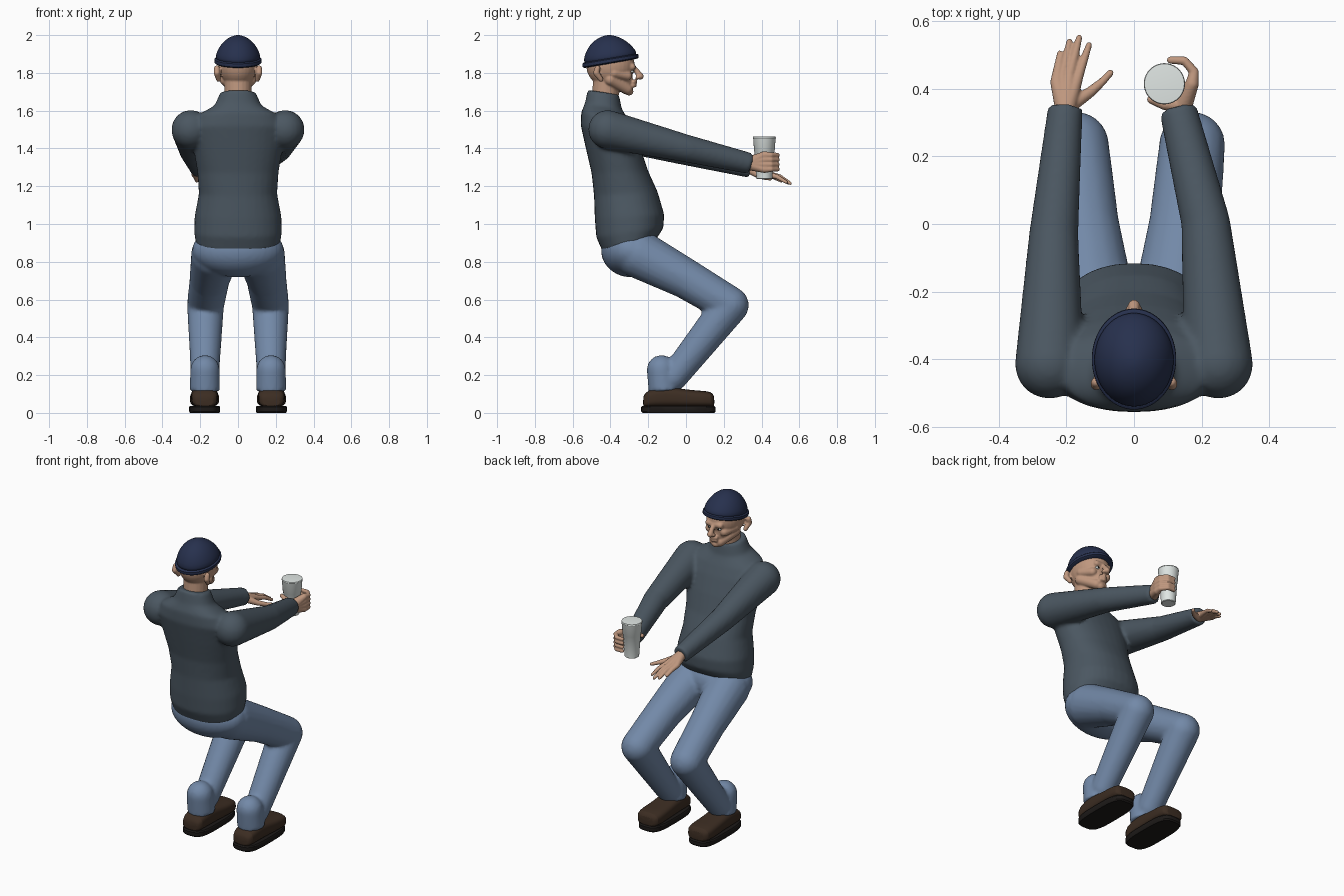
import bpy, bmesh
from math import sin, cos, pi, copysign
from mathutils import Vector, Matrix

if "Cube" in bpy.data.objects:
    bpy.data.objects.remove(bpy.data.objects["Cube"])


def material(name, rgb):
    m = bpy.data.materials.new(name)
    m.diffuse_color = (*rgb, 1)
    m.use_nodes = True
    m.node_tree.nodes["Principled BSDF"].inputs["Base Color"].default_value = m.diffuse_color
    return m


WOOL = material("wool", (0.07, 0.095, 0.12))
DENIM = material("denim", (0.17, 0.25, 0.39))
SKIN = material("skin", (0.52, 0.31, 0.21))
NAVY = material("navy", (0.02, 0.03, 0.075))
BROWN = material("brown", (0.045, 0.026, 0.016))
DARK = material("dark", (0.012, 0.01, 0.009))
WHITE = material("white", (0.75, 0.8, 0.78))


def loft(bm, rings, xc=0, n=2.0, seg=32):
    """Rings: (y, z) of one edge, (y, z) of the opposite edge, half width in x."""
    loops = []
    for y0, z0, y1, z1, rx in rings:
        a, b = Vector((xc, y0, z0)), Vector((xc, y1, z1))
        mid, half = (a + b) / 2, (b - a) / 2
        loop = []
        for i in range(seg):
            t = 2 * pi * i / seg
            c = copysign(abs(cos(t)) ** (2 / n), cos(t))
            s = copysign(abs(sin(t)) ** (2 / n), sin(t))
            loop.append(bm.verts.new(mid + half * c + Vector((rx * s, 0, 0))))
        loops.append(loop)
    faces = [bm.faces.new((p[i], p[(i + 1) % seg], q[(i + 1) % seg], q[i]))
             for p, q in zip(loops, loops[1:]) for i in range(seg)]
    faces += [bm.faces.new(loops[0]), bm.faces.new(loops[-1])]
    bmesh.ops.recalc_face_normals(bm, faces=faces)


def chain(bm, pts, flat_end=False):
    """Tapered capsules through (x, y, z, radius) points."""
    for k, (a, b) in enumerate(zip(pts, pts[1:])):
        part = bmesh.new()
        va, vb = Vector(a[:3]), Vector(b[:3])
        bmesh.ops.create_uvsphere(part, u_segments=20, v_segments=12, radius=a[3],
                                  matrix=Matrix.Translation(va))
        if flat_end and k == len(pts) - 2:
            rot = (vb - va).to_track_quat('Z', 'Y').to_matrix().to_4x4()
            bmesh.ops.create_circle(part, segments=24, radius=b[3],
                                    matrix=Matrix.Translation(vb) @ rot)
        else:
            bmesh.ops.create_uvsphere(part, u_segments=20, v_segments=12, radius=b[3],
                                      matrix=Matrix.Translation(vb))
        res = bmesh.ops.convex_hull(part, input=part.verts[:])
        junk = set(res["geom_interior"]) | set(res["geom_unused"])
        bmesh.ops.delete(part, geom=[g for g in junk if isinstance(g, bmesh.types.BMVert)],
                         context='VERTS')
        tmp = bpy.data.meshes.new("tmp")
        part.to_mesh(tmp)
        part.free()
        bm.from_mesh(tmp)
        bpy.data.meshes.remove(tmp)


def ball(bm, loc, size):
    bmesh.ops.create_uvsphere(bm, u_segments=32, v_segments=20, radius=1,
                              matrix=Matrix.Translation(loc) @ Matrix.Diagonal((*size, 1)))


def finish(name, bm, mat, voxel=0, smooth=4, subsurf=0):
    me = bpy.data.meshes.new(name)
    bm.to_mesh(me)
    bm.free()
    me.materials.append(mat)
    ob = bpy.data.objects.new(name, me)
    bpy.context.collection.objects.link(ob)
    bpy.ops.object.select_all(action='DESELECT')
    ob.select_set(True)
    bpy.context.view_layer.objects.active = ob
    bpy.ops.object.shade_smooth_by_angle()
    if voxel:
        r = ob.modifiers.new("blend", 'REMESH')
        r.mode, r.voxel_size, r.use_smooth_shade = 'VOXEL', voxel, True
        s = ob.modifiers.new("soften", 'SMOOTH')
        s.factor, s.iterations = 0.5, smooth
    if subsurf:
        m = ob.modifiers.new("round", 'SUBSURF')
        m.levels = m.render_levels = subsurf
    return ob


# Sweater: torso with collar and two sleeves
bm = bmesh.new()
loft(bm, [(-.44, .85, -.15, .93, .222), (-.475, .93, -.12, .98, .232), (-.483, 1.03, -.115, 1.05, .23),
          (-.487, 1.15, -.15, 1.17, .207), (-.50, 1.27, -.20, 1.28, .215), (-.53, 1.40, -.24, 1.40, .236),
          (-.557, 1.52, -.28, 1.50, .25), (-.555, 1.59, -.31, 1.56, .215), (-.535, 1.64, -.34, 1.61, .125),
          (-.52, 1.71, -.355, 1.685, .093)], n=2.2)
chain(bm, [(.25, -.415, 1.5, .103), (.213, 0, 1.40, .073), (.13, .34, 1.32, .056)], True)
chain(bm, [(-.25, -.415, 1.5, .103), (-.238, -.03, 1.39, .073), (-.203, .345, 1.295, .052)], True)
finish("sweater", bm, WOOL, .011, 6)

# Trousers: seat, thighs, shins and bunched ankles
bm = bmesh.new()
ball(bm, (0, -.29, .86), (.243, .16, .142))
for s in (-1, 1):
    chain(bm, [(s * .12, -.25, .84, .128), (s * .15, 0, .71, .106), (s * .172, .235, .57, .098),
               (s * .175, -.065, .19, .074)])
    chain(bm, [(s * .175, -.13, .228, .078), (s * .175, -.118, .115, .08)], True)
finish("trousers", bm, DENIM, .011, 5)

# Shoes and soles
for s, side in ((-1, "left"), (1, "right")):
    bm = bmesh.new()
    loft(bm, [(-.228, .03, -.228, .085, .05), (-.215, .03, -.21, .12, .068), (-.1, .03, -.11, .145, .072),
              (-.02, .03, -.02, .125, .073), (.08, .03, .08, .117, .08), (.135, .03, .135, .113, .073),
              (.152, .03, .15, .09, .055)], s * .177, 3)
    finish(side + "_shoe", bm, BROWN, subsurf=1)
    bm = bmesh.new()
    loft(bm, [(-.23, 0, .15, 0, .078), (-.237, .008, .157, .008, .082),
              (-.237, .03, .157, .03, .082), (-.23, .037, .15, .037, .078)], s * .177, 3.5, 40)
    finish(side + "_sole", bm, DARK)

# Head and neck with modelled face
bm = bmesh.new()
ball(bm, (0, -.40, 1.84), (.105, .128, .12))
chain(bm, [(0, -.43, 1.63, .07), (0, -.42, 1.77, .072)])
chain(bm, [(0, -.37, 1.82, .088), (0, -.315, 1.718, .032)])
chain(bm, [(-.042, -.285, 1.832, .018), (.042, -.285, 1.832, .018)])
chain(bm, [(0, -.272, 1.825, .012), (0, -.242, 1.782, .018)])
chain(bm, [(-.02, -.277, 1.752, .01), (0, -.268, 1.753, .011), (.02, -.277, 1.752, .01)])
chain(bm, [(-.018, -.278, 1.735, .01), (0, -.271, 1.734, .011), (.018, -.278, 1.735, .01)])
ball(bm, (0, -.302, 1.702), (.028, .024, .022))
for s in (-1, 1):
    chain(bm, [(s * .066, -.40, 1.765, .032), (s * .02, -.312, 1.715, .029)])
    chain(bm, [(s * .05, -.312, 1.785, .026), (s * .078, -.38, 1.80, .026)])
    ball(bm, (s * .014, -.255, 1.776), (.012, .013, .01))
    chain(bm, [(s * .103, -.45, 1.765, .013), (s * .112, -.475, 1.80, .017), (s * .112, -.468, 1.825, .015)])
finish("head", bm, SKIN, .0055, 2)

# Eyes
for s, side in ((-1, "left"), (1, "right")):
    bm = bmesh.new()
    ball(bm, (s * .034, -.288, 1.808), (.014, .012, .008))
    finish(side + "_eye", bm, WHITE)
    bm = bmesh.new()
    ball(bm, (s * .034, -.279, 1.808), (.006, .005, .006))
    finish(side + "_pupil", bm, DARK)

# Knitted cap with rolled band
bm = bmesh.new()
loft(bm, [(-.54, 1.83, -.258, 1.88, .118), (-.543, 1.87, -.26, 1.908, .12), (-.532, 1.91, -.278, 1.935, .108),
          (-.505, 1.955, -.31, 1.965, .084), (-.465, 1.986, -.35, 1.989, .05), (-.42, 2.001, -.395, 2.001, .012)])
finish("cap", bm, NAVY, subsurf=1)
bm = bmesh.new()
loft(bm, [(-.54, 1.822, -.255, 1.874, .12), (-.549, 1.828, -.248, 1.88, .126),
          (-.552, 1.85, -.25, 1.90, .126), (-.543, 1.857, -.258, 1.905, .12)])
finish("cap_band", bm, NAVY, subsurf=1)

# Open hand: four fingers spread, thumb out
bm = bmesh.new()
for kx, ky, tx, ty, tz in ((-.232, .42, -.219, .505, 1.228), (-.212, .437, -.191, .54, 1.218),
                           (-.19, .442, -.162, .552, 1.215), (-.167, .432, -.133, .53, 1.222)):
    chain(bm, [(-.203, .335, 1.293, .03), (kx, ky, 1.264, .016),
               ((kx + tx) / 2, (ky + ty) / 2, 1.25, .0125), (tx, ty, tz, .009)])
chain(bm, [(-.19, .35, 1.28, .022), (-.13, .39, 1.255, .016), (-.095, .42, 1.245, .012), (-.07, .447, 1.24, .01)])
finish("open_hand", bm, SKIN, .0045, 2)

# Gripping hand: fingers curled around the cup
bm = bmesh.new()
for z in (1.365, 1.34, 1.315, 1.29):
    chain(bm, [(.133, .33, 1.32, .034), (.172, .415, z, .02), (.178, .45, z, .014),
               (.15, .483, z, .0125), (.108, .485, z, .011)])
chain(bm, [(.14, .35, 1.335, .022), (.09, .352, 1.35, .015), (.05, .368, 1.358, .012)])
finish("gripping_hand", bm, SKIN, .0045, 2)

# Cup with lid
bm = bmesh.new()
loft(bm, [(.415 - r, z, .415 + r, z, r) for z, r in ((1.237, .038), (1.24, .042), (1.38, .052), (1.383, .054),
     (1.45, .059), (1.455, .061), (1.462, .059), (1.464, .03))], .09, seg=40)
finish("cup", bm, WHITE)
